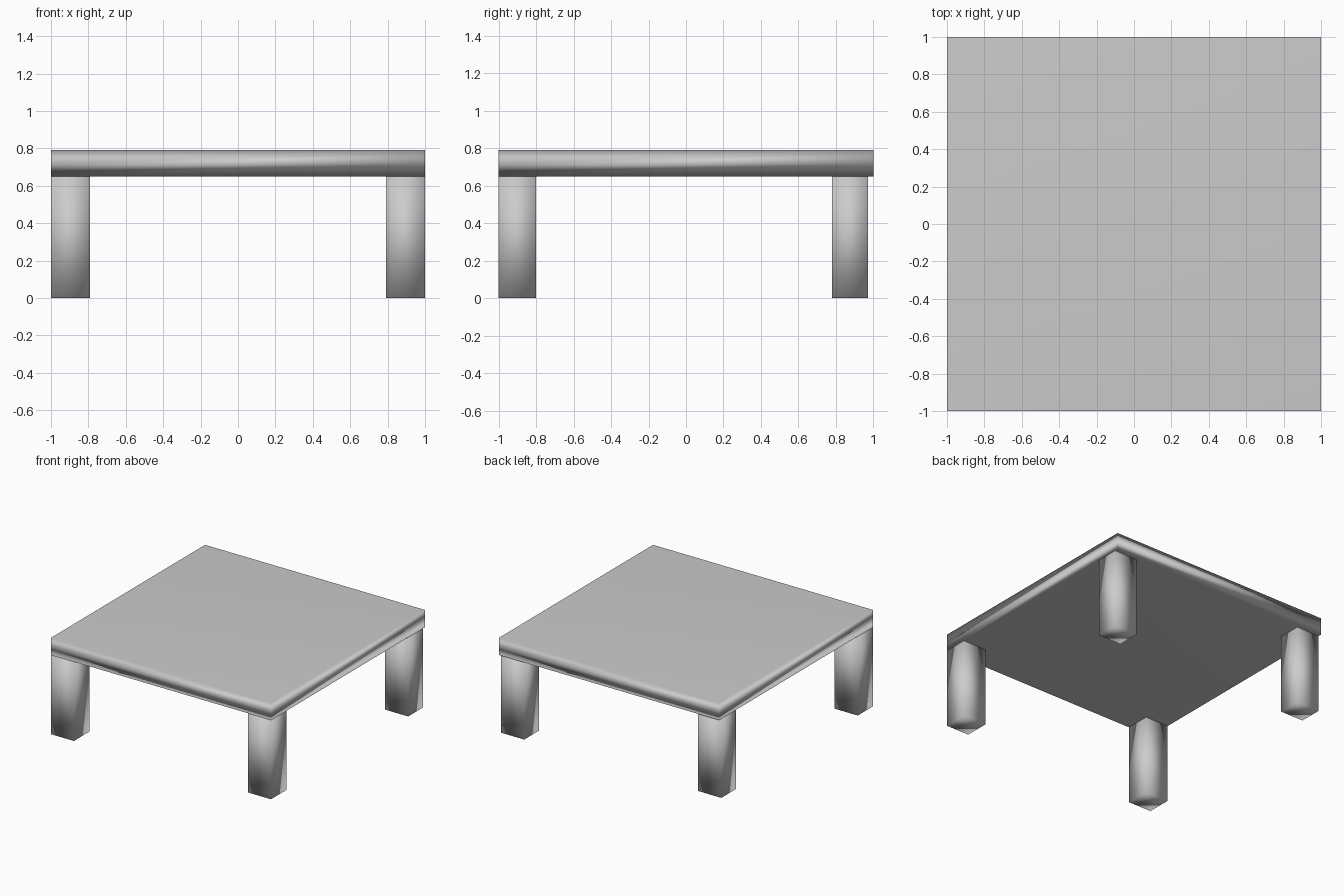
import bpy, bmesh

if "Cube" in bpy.data.objects:
    bpy.data.objects.remove(bpy.data.objects["Cube"])


def box(name, x, y, zs, weighted=False):
    """Closed box from stacked rectangles; inner levels become sharp seams."""
    bm = bmesh.new()
    rings = [[bm.verts.new((x[i], y[j], z)) for i, j in ((0, 0), (1, 0), (1, 1), (0, 1))]
             for z in zs]
    bm.faces.new(rings[0][::-1])
    bm.faces.new(rings[-1])
    for lo, hi in zip(rings, rings[1:]):
        for k in range(4):
            n = (k + 1) % 4
            bm.faces.new((lo[k], lo[n], hi[n], hi[k]))
    for ring in rings[1:-1]:
        for k in range(4):
            bm.edges.get((ring[k], ring[(k + 1) % 4])).smooth = False
    for f in bm.faces:
        f.smooth = True
    mesh = bpy.data.meshes.new(name)
    bm.to_mesh(mesh)
    bm.free()
    obj = bpy.data.objects.new(name, mesh)
    bpy.context.collection.objects.link(obj)
    if weighted:
        mod = obj.modifiers.new("weighted_normals", 'WEIGHTED_NORMAL')
        mod.keep_sharp = True
    return obj


# Square top with a seam halfway up its edge
box("tabletop", (-1, 1), (-1, 1), (0.65, 0.72, 0.79), weighted=True)

# Four rectangular legs; the back pair sits slightly inside the edge
for row, y in (("front", (-1.0, -0.80)), ("back", (0.78, 0.97))):
    for side, x in (("left", (-1.0, -0.79)), ("right", (0.79, 1.0))):
        box(f"{row}_{side}_leg", x, y, (0.0, 0.65))
